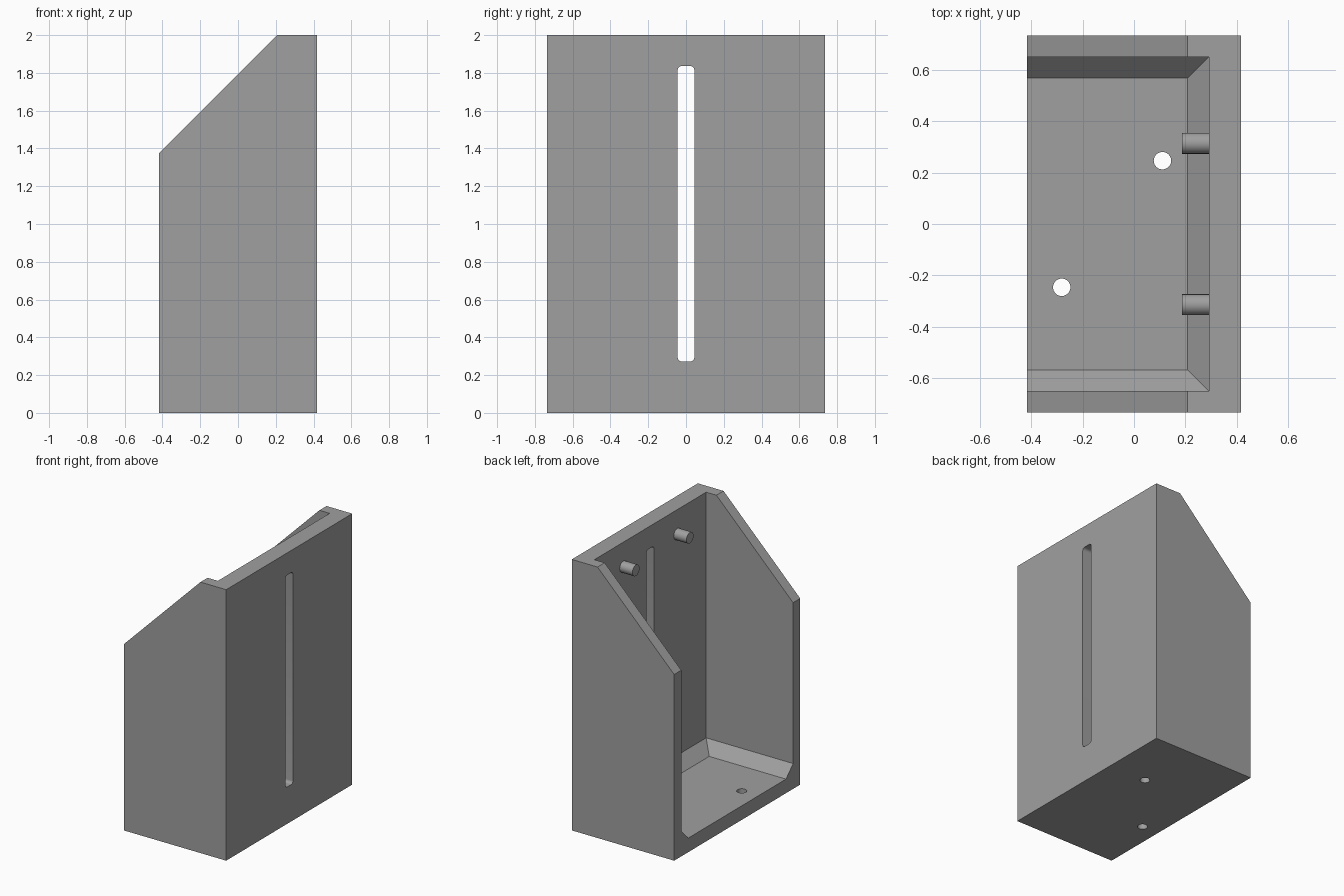
import bpy, bmesh, math
from mathutils import Matrix

if "Cube" in bpy.data.objects:
    bpy.data.objects.remove(bpy.data.objects["Cube"])

grey = bpy.data.materials.new("mid grey")
grey.diffuse_color = (0.35, 0.35, 0.35, 1)
grey.use_nodes = True
grey.node_tree.nodes["Principled BSDF"].inputs["Base Color"].default_value = grey.diffuse_color

HX, HY = 0.418, 0.735      # half depth, half width
WALL, BACK = 0.083, 0.292  # side wall thickness, inner face of back wall
FLOOR, CHAMFER = 0.104, 0.083


def finish(bm, name):
    bmesh.ops.recalc_face_normals(bm, faces=bm.faces)
    mesh = bpy.data.meshes.new(name)
    bm.to_mesh(mesh)
    bm.free()
    mesh.materials.append(grey)
    obj = bpy.data.objects.new(name, mesh)
    bpy.context.collection.objects.link(obj)
    return obj


def prism(name, profile, direction):
    bm = bmesh.new()
    face = bm.faces.new([bm.verts.new(p) for p in profile])
    out = bmesh.ops.extrude_face_region(bm, geom=[face])["geom"]
    bmesh.ops.translate(bm, vec=direction,
                        verts=[v for v in out if isinstance(v, bmesh.types.BMVert)])
    return finish(bm, name)


def cylinder(name, radius, length, centre, along_x=False):
    bm = bmesh.new()
    turn = Matrix.Rotation(math.pi / 2, 4, 'Y') if along_x else Matrix()
    bmesh.ops.create_cone(bm, cap_ends=True, segments=40, radius1=radius, radius2=radius,
                          depth=length, matrix=Matrix.Translation(centre) @ turn)
    return finish(bm, name)


def cut(body, cutter):
    mod = body.modifiers.new(cutter.name, 'BOOLEAN')
    mod.operation, mod.solver, mod.object = 'DIFFERENCE', 'EXACT', cutter
    bpy.context.view_layer.objects.active = body
    bpy.ops.object.modifier_apply(modifier=mod.name)
    bpy.data.objects.remove(cutter)


def smooth(obj):
    bpy.ops.object.select_all(action='DESELECT')
    obj.select_set(True)
    bpy.context.view_layer.objects.active = obj
    bpy.ops.object.shade_smooth_by_angle(angle=math.radians(30))


# Housing: side profile with a sloped top, extruded across the width
side = [(-HX, 0), (HX, 0), (HX, 2), (0.208, 2), (-HX, 1.374)]
housing = prism("housing", [(x, -HY, z) for x, z in side], (0, 2 * HY, 0))

# Cavity: open at the top and one side, narrowing to a chamfered floor
bm = bmesh.new()
rings = []
for inset, z in ((CHAMFER, FLOOR), (0, FLOOR + CHAMFER), (0, 2.2)):
    x, y = BACK - inset, HY - WALL - inset
    rings.append([bm.verts.new(p) for p in
                  ((-0.6, -y, z), (x, -y, z), (x, y, z), (-0.6, y, z))])
bm.faces.new(rings[0])
bm.faces.new(rings[-1])
for low, high in zip(rings, rings[1:]):
    for i in range(4):
        j = (i + 1) % 4
        bm.faces.new((low[i], low[j], high[j], high[i]))
cut(housing, finish(bm, "cavity"))

# Rounded vertical slot through the back wall
W, Z0, Z1, R = 0.044, 0.272, 1.836, 0.021
slot = []
for cy, cz, start in ((W - R, Z1 - R, 0), (R - W, Z1 - R, 90),
                      (R - W, Z0 + R, 180), (W - R, Z0 + R, 270)):
    for k in range(7):
        a = math.radians(start + 15 * k)
        slot.append((0.25, cy + R * math.cos(a), cz + R * math.sin(a)))
cut(housing, prism("slot", slot, (0.3, 0, 0)))

# Two drain holes in the floor
for x, y in ((0.111, 0.247), (-0.282, -0.247)):
    cut(housing, cylinder("hole", 0.034, 0.3, (x, y, 0.05)))
smooth(housing)

# Pegs on the inner face of the back wall
for label, y in (("left", 0.315), ("right", -0.315)):
    smooth(cylinder(label + "_peg", 0.041, 0.114, (0.188 + 0.057, y, 1.82), True))
